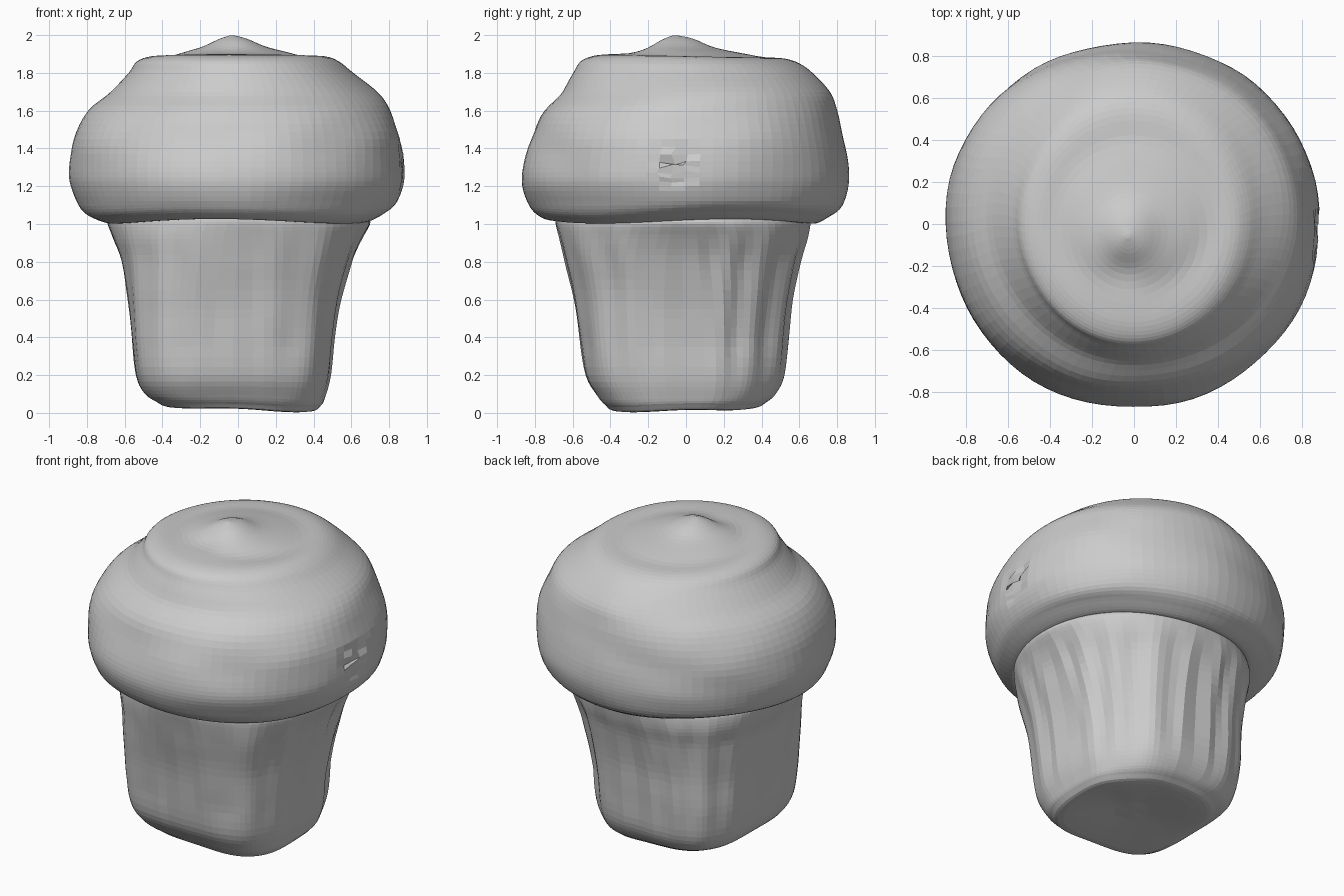
import bpy, bmesh, math, random
from mathutils import Vector, noise

if "Cube" in bpy.data.objects:
    bpy.data.objects.remove(bpy.data.objects["Cube"])

random.seed(4)
SEG = 80


def spline(rows, steps):
    """Catmull-Rom through the profile rows."""
    out = []
    n = len(rows)
    for i in range(n - 1):
        a, b, c, d = (rows[max(0, min(n - 1, i + k))] for k in (-1, 0, 1, 2))
        for s in range(steps):
            t = s / steps
            out.append([0.5 * (2 * q + (r - p) * t + (2 * p - 5 * q + 4 * r - w) * t * t
                               + (3 * q - p - 3 * r + w) * t ** 3)
                        for p, q, r, w in zip(a, b, c, d)])
    out.append(list(rows[-1]))
    return out


def loft(name, rows, steps, shape, cap_bottom):
    """Rings (z, left, right, front, back, squareness) skinned into a shell, one end closed."""
    bm = bmesh.new()
    rings = []
    for z, x0, x1, y0, y1, e in spline(rows, steps):
        ring = []
        for k in range(SEG):
            a = 2 * math.pi * k / SEG
            c, s = math.cos(a), math.sin(a)
            u = math.copysign(abs(c) ** (2 / e), c)
            v = math.copysign(abs(s) ** (2 / e), s)
            p = Vector(((x0 + x1) / 2 + u * (x1 - x0) / 2,
                        (y0 + y1) / 2 + v * (y1 - y0) / 2, z))
            ring.append(bm.verts.new(shape(p, math.atan2(p.y, p.x))))
        rings.append(ring)
    for lo, hi in zip(rings, rings[1:]):
        for k in range(SEG):
            j = (k + 1) % SEG
            bm.faces.new((lo[k], lo[j], hi[j], hi[k]))
    # close the visible end with a fan
    ring = rings[0] if cap_bottom else rings[-1]
    mid = bm.verts.new(sum((v.co for v in ring), Vector()) / SEG)
    for k in range(SEG):
        tri = (ring[k], ring[(k + 1) % SEG], mid)
        bm.faces.new(tri[::-1] if cap_bottom else tri)
    me = bpy.data.meshes.new(name)
    bm.to_mesh(me)
    bm.free()
    ob = bpy.data.objects.new(name, me)
    bpy.context.collection.objects.link(ob)
    return ob


def bump(x, w):
    return math.exp(-(x / w) ** 2)


# Paper cup: rounded square at the foot, nearly round at the rim, softly pleated
def cup_shape(p, a):
    fade = min(1, max(0, (p.z - 0.05) / 0.3)) * min(1, max(0, (1.02 - p.z) / 0.2))
    back = 0.5 + 0.5 * math.cos(a - 0.9)
    k = 1 + fade * (0.006 + 0.012 * back) * math.sin(19 * a + 1.2 * math.sin(3 * a))
    # back right corner is worn away, front left corner is crisp
    low = min(1, max(0, (1.0 - p.z) / 0.6))
    k += low * (0.05 * bump(a + 2.36, 0.3) - 0.07 * bump(a - 0.785, 0.35))
    k += 0.012 * fade * noise.noise(p * 4)
    foot = bump(p.z, 0.12) * min(1, math.hypot(p.x, p.y) / 0.4)
    dz = -0.018 * foot * (math.cos(a + 0.5) - 0.3 * math.cos(4 * a))
    return Vector((p.x * k, p.y * k, max(0, p.z + dz)))


cup = [
    (0.05, -0.08, 0.12, -0.10, 0.10, 2.2),
    (0.025, -0.36, 0.38, -0.37, 0.36, 2.8),
    (0.05, -0.44, 0.44, -0.43, 0.43, 3.0),
    (0.10, -0.50, 0.465, -0.475, 0.48, 3.2),
    (0.20, -0.54, 0.49, -0.53, 0.52, 3.2),
    (0.40, -0.56, 0.51, -0.56, 0.54, 3.1),
    (0.60, -0.58, 0.54, -0.59, 0.56, 2.9),
    (0.80, -0.615, 0.60, -0.64, 0.60, 2.6),
    (0.92, -0.66, 0.655, -0.67, 0.64, 2.35),
    (1.00, -0.69, 0.70, -0.69, 0.66, 2.1),
    (1.03, -0.69, 0.69, -0.69, 0.66, 2.0),
]
loft("paper_cup", cup, 4, cup_shape, True)


# Domed top: swirl groove around the front, dimple beside the peak, rough scar at right
def dome_shape(p, a):
    r = math.hypot(p.x, p.y)
    groove = bump(p.z - (1.70 + 0.05 * math.sin(a + 0.6)), 0.08)
    front = max(0, math.cos(a + 1.3)) + 0.2
    k = 1 - 0.03 * groove * front
    k += 0.022 * noise.noise(Vector((p.x * 2.2, p.y * 2.2, p.z * 5))) * bump(p.z - 1.45, 0.4)
    dz = 0.0
    if p.z > 1.8:
        dz -= 0.018 * bump(math.hypot(p.x + 0.04, p.y + 0.2), 0.09)
        dz -= 0.012 * bump(r - 0.36 - 0.06 * math.sin(a), 0.08)
    if p.z < 1.12:
        dz += 0.012 * math.sin(3 * a + 0.5) * min(1, (1.12 - p.z) / 0.06)
    q = Vector((p.x * k, p.y * k, p.z + dz))
    scar = math.hypot(p.y + 0.06, p.z - 1.32)
    if p.x > 0 and scar < 0.13:
        q += Vector((random.uniform(-0.04, 0.0), random.uniform(-0.025, 0.025),
                     random.uniform(-0.02, 0.02))) * (1.2 - scar / 0.13)
    return q


dome = [
    (1.025, -0.66, 0.66, -0.68, 0.64, 2.0),
    (1.015, -0.70, 0.70, -0.74, 0.69, 2.0),
    (1.05, -0.79, 0.77, -0.80, 0.76, 2.03),
    (1.10, -0.845, 0.83, -0.83, 0.83, 2.06),
    (1.20, -0.885, 0.875, -0.865, 0.86, 2.06),
    (1.30, -0.89, 0.88, -0.86, 0.86, 2.06),
    (1.45, -0.87, 0.865, -0.82, 0.84, 2.06),
    (1.60, -0.80, 0.81, -0.765, 0.80, 2.03),
    (1.70, -0.68, 0.74, -0.67, 0.76, 2.0),
    (1.80, -0.58, 0.61, -0.60, 0.67, 2.0),
    (1.86, -0.535, 0.535, -0.56, 0.58, 2.0),
    (1.89, -0.46, 0.46, -0.49, 0.46, 2.0),
    (1.905, -0.34, 0.31, -0.38, 0.30, 2.0),
    (1.935, -0.20, 0.16, -0.24, 0.15, 2.0),
    (1.98, -0.10, 0.05, -0.14, 0.04, 2.0),
    (2.0, -0.04, -0.02, -0.07, -0.05, 2.0),
]
loft("cake_dome", dome, 4, dome_shape, False)
